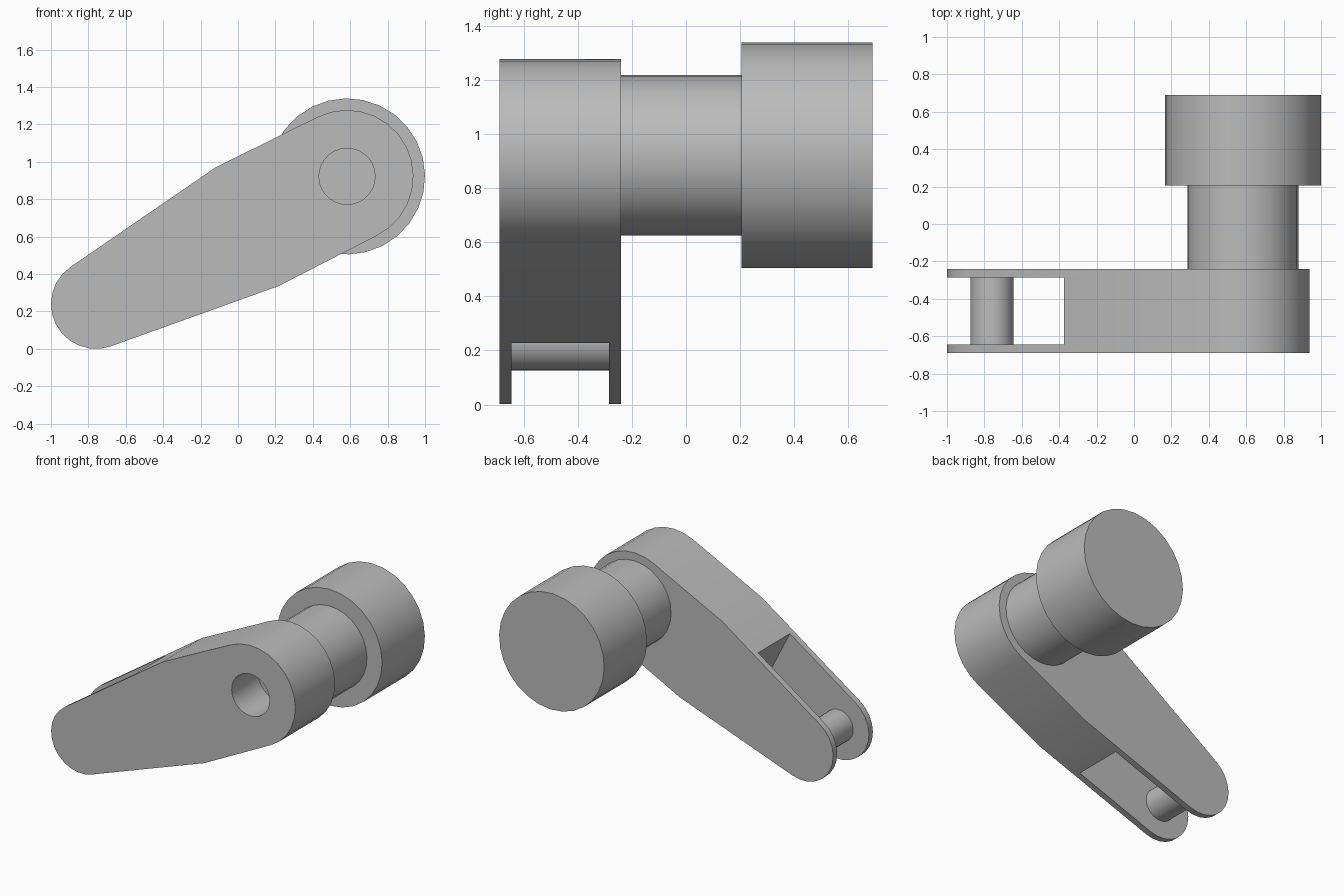
import bpy, bmesh, math
from mathutils import Matrix

if "Cube" in bpy.data.objects:
    bpy.data.objects.remove(bpy.data.objects["Cube"], do_unlink=True)

# Single grey material
grey = bpy.data.materials.new("plain grey")
grey.use_nodes = True
colour = (0.5, 0.5, 0.5, 1)
grey.diffuse_color = colour
grey.node_tree.nodes["Principled BSDF"].inputs["Base Color"].default_value = colour

BIG = (0.583, 0.922)     # x, z of the shaft axis
SMALL = (-0.76, 0.24)    # x, z of the pin axis
TILT = math.atan2(BIG[1] - SMALL[1], BIG[0] - SMALL[0])
FRONT, BACK = -0.69, -0.24


def finish(name, bm):
    bmesh.ops.recalc_face_normals(bm, faces=bm.faces)
    mesh = bpy.data.meshes.new(name)
    bm.to_mesh(mesh)
    bm.free()
    mesh.materials.append(grey)
    obj = bpy.data.objects.new(name, mesh)
    bpy.context.collection.objects.link(obj)
    return obj


def prism(name, outline, y0, y1):
    """Extrude an x-z outline along y."""
    bm = bmesh.new()
    face = bm.faces.new([bm.verts.new((x, y0, z)) for x, z in outline])
    out = bmesh.ops.extrude_face_region(bm, geom=[face])
    verts = [v for v in out["geom"] if isinstance(v, bmesh.types.BMVert)]
    bmesh.ops.translate(bm, verts=verts, vec=(0, y1 - y0, 0))
    return finish(name, bm)


def arc(centre, radius, start, end, steps):
    """Points on an arc, angles in degrees measured from the arm direction."""
    angles = [TILT + math.radians(start + (end - start) * i / steps) for i in range(steps + 1)]
    return [(centre[0] + radius * math.cos(a), centre[1] + radius * math.sin(a)) for a in angles]


def cylinder(name, centre, radius, y0, y1, sides=28):
    return prism(name, arc(centre, radius, 0, 360, sides)[:-1], y0, y1)


def smooth(obj):
    bpy.ops.object.select_all(action="DESELECT")
    obj.select_set(True)
    bpy.context.view_layer.objects.active = obj
    bpy.ops.object.shade_smooth_by_angle(angle=math.radians(30))


def cut(obj, cutter):
    mod = obj.modifiers.new(cutter.name, "BOOLEAN")
    mod.operation = "DIFFERENCE"
    mod.solver = "EXACT"
    mod.object = cutter
    bpy.context.view_layer.objects.active = obj
    bpy.ops.object.modifier_apply(modifier=mod.name)
    bpy.data.objects.remove(cutter, do_unlink=True)


# Tapered arm with rounded ends
outline = arc(BIG, 0.355, -90, 90, 14) + [(-0.12, 0.97)]
outline += arc(SMALL, 0.24, 97, 263, 12) + [(0.215, 0.335)]
arm = prism("lever_arm", outline, FRONT, BACK)

# Fork slot, ending square to the arm direction
bm = bmesh.new()
bmesh.ops.create_cube(bm, size=1, matrix=Matrix.Diagonal((1.2, 0.36, 1.6, 1)))
bmesh.ops.translate(bm, verts=bm.verts, vec=(-0.6, 0, 0))
bmesh.ops.transform(bm, verts=bm.verts, matrix=Matrix.Translation((-0.23, -0.465, 0.515))
                    @ Matrix.Rotation(-TILT, 4, "Y"))
cut(arm, finish("slot_cutter", bm))

# Blind hole in the front of the wide end
cut(arm, cylinder("hole_cutter", BIG, 0.15, FRONT - 0.1, FRONT + 0.3))

# Pin across the fork, shaft and end drum
parts = [
    arm,
    cylinder("fork_pin", SMALL, 0.115, -0.645, -0.285),
    cylinder("shaft", BIG, 0.297, BACK, 0.205),
    cylinder("end_drum", BIG, 0.417, 0.205, 0.69),
]
for part in parts:
    smooth(part)
